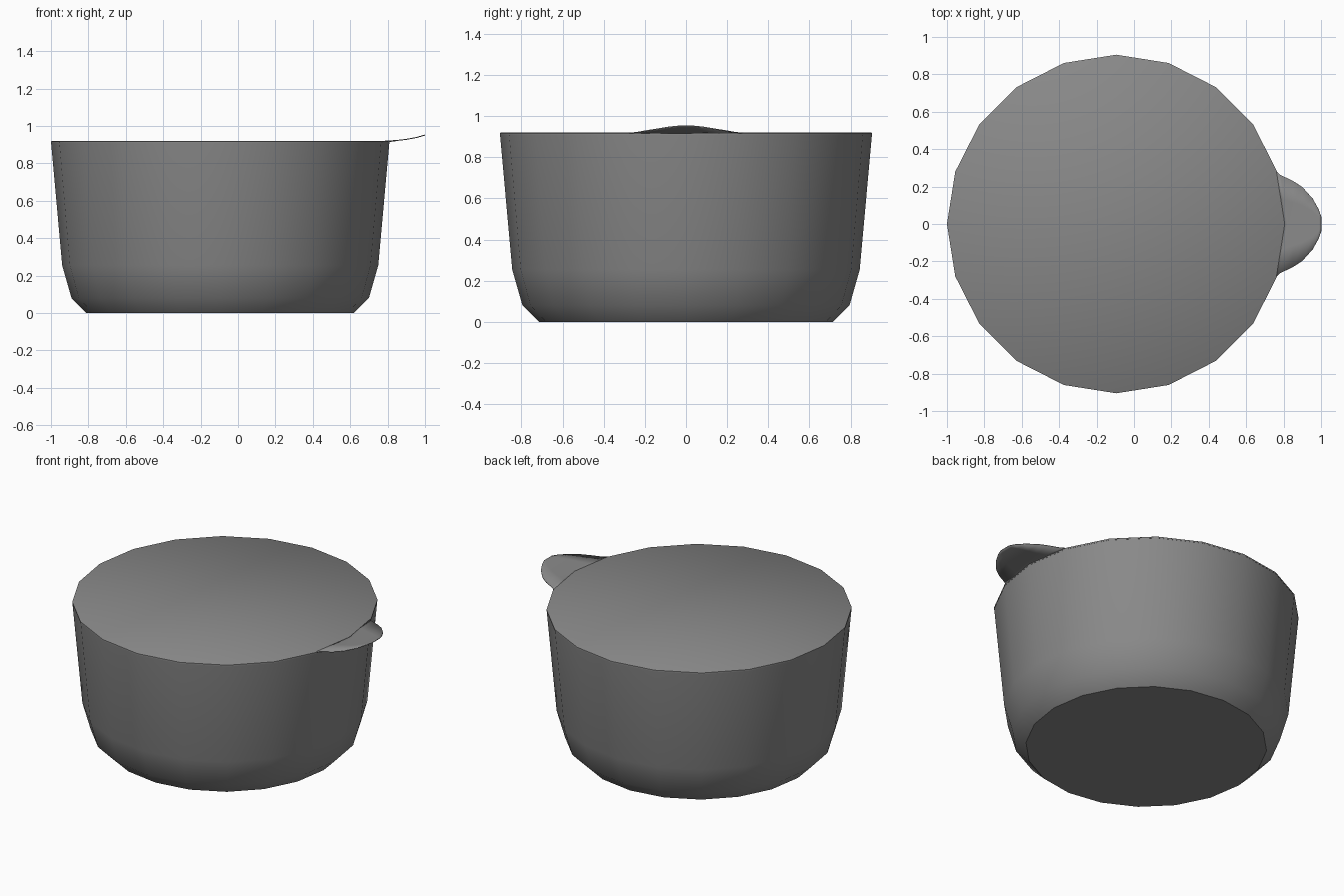
import bpy, bmesh
from math import cos, sin, pi

cube = bpy.data.objects.get("Cube")
if cube:
    bpy.data.objects.remove(cube, do_unlink=True)

SIDES, CX = 20, -0.095
RIM_R, RIM_Z, LID_Z = 0.905, 0.908, 0.92

grey = bpy.data.materials.new("plain_grey")
grey.use_nodes = True
grey.diffuse_color = (0.25, 0.25, 0.25, 1)
grey.node_tree.nodes["Principled BSDF"].inputs["Base Color"].default_value = grey.diffuse_color


def ring(bm, r, z):
    return [bm.verts.new((CX + r * cos(2 * pi * i / SIDES), r * sin(2 * pi * i / SIDES), z))
            for i in range(SIDES)]


def finish(bm, name, angle):
    bmesh.ops.recalc_face_normals(bm, faces=bm.faces)
    mesh = bpy.data.meshes.new(name)
    bm.to_mesh(mesh)
    bm.free()
    mesh.materials.append(grey)
    obj = bpy.data.objects.new(name, mesh)
    bpy.context.collection.objects.link(obj)
    bpy.ops.object.select_all(action="DESELECT")
    obj.select_set(True)
    bpy.context.view_layer.objects.active = obj
    bpy.ops.object.shade_smooth_by_angle(angle=angle)
    return obj


def lathe(name, profile):
    """Faceted turned body, capped at both ends."""
    bm = bmesh.new()
    rings = [ring(bm, r, z) for r, z in profile]
    for a, b in zip(rings, rings[1:]):
        for i in range(SIDES):
            j = (i + 1) % SIDES
            bm.faces.new((a[i], a[j], b[j], b[i]))
    bm.faces.new(rings[0])
    bm.faces.new(rings[-1])
    return finish(bm, name, 0.7)


# Tapered cup with a rounded foot
lathe("cup", [(0.715, 0), (0.795, 0.08), (0.845, 0.255), (RIM_R - 0.001, RIM_Z)])

# Flat sealed lid
lathe("lid", [(RIM_R, RIM_Z), (RIM_R, LID_Z - 0.003), (RIM_R - 0.004, LID_Z)])

# Peel tab: rows of (x, half width, height), curling up from the lid edge
rows = [(0.805, 0.262, 0.921), (0.85, 0.23, 0.925), (0.9, 0.197, 0.931),
        (0.955, 0.135, 0.941), (0.985, 0.08, 0.95), (1.0, 0.04, 0.954)]
fractions = [-1, -0.5, 0, 0.5, 1]
bm = bmesh.new()
edge_x, edge_y = CX + RIM_R * cos(pi / 10), RIM_R * sin(pi / 10)
grid = [[bm.verts.new((edge_x + (CX + RIM_R - edge_x) * (1 - abs(f)) - 0.004,
                       edge_y * f, LID_Z)) for f in fractions]]
for n, (x, half, z) in enumerate(rows):
    bend = 0.022 * max(0, 1 - n)  # first row follows the corner of the lid
    grid.append([bm.verts.new((x + bend * (1 - 2 * abs(f)), half * f, z)) for f in fractions])
for a, b in zip(grid, grid[1:]):
    for i in range(len(fractions) - 1):
        bm.faces.new((a[i], a[i + 1], b[i + 1], b[i]))
tab = finish(bm, "peel_tab", 0.7)
if tab.data.polygons[0].normal.z < 0:
    tab.data.flip_normals()
thickness = tab.modifiers.new("thickness", "SOLIDIFY")
thickness.thickness = 0.005
thickness.offset = -1
